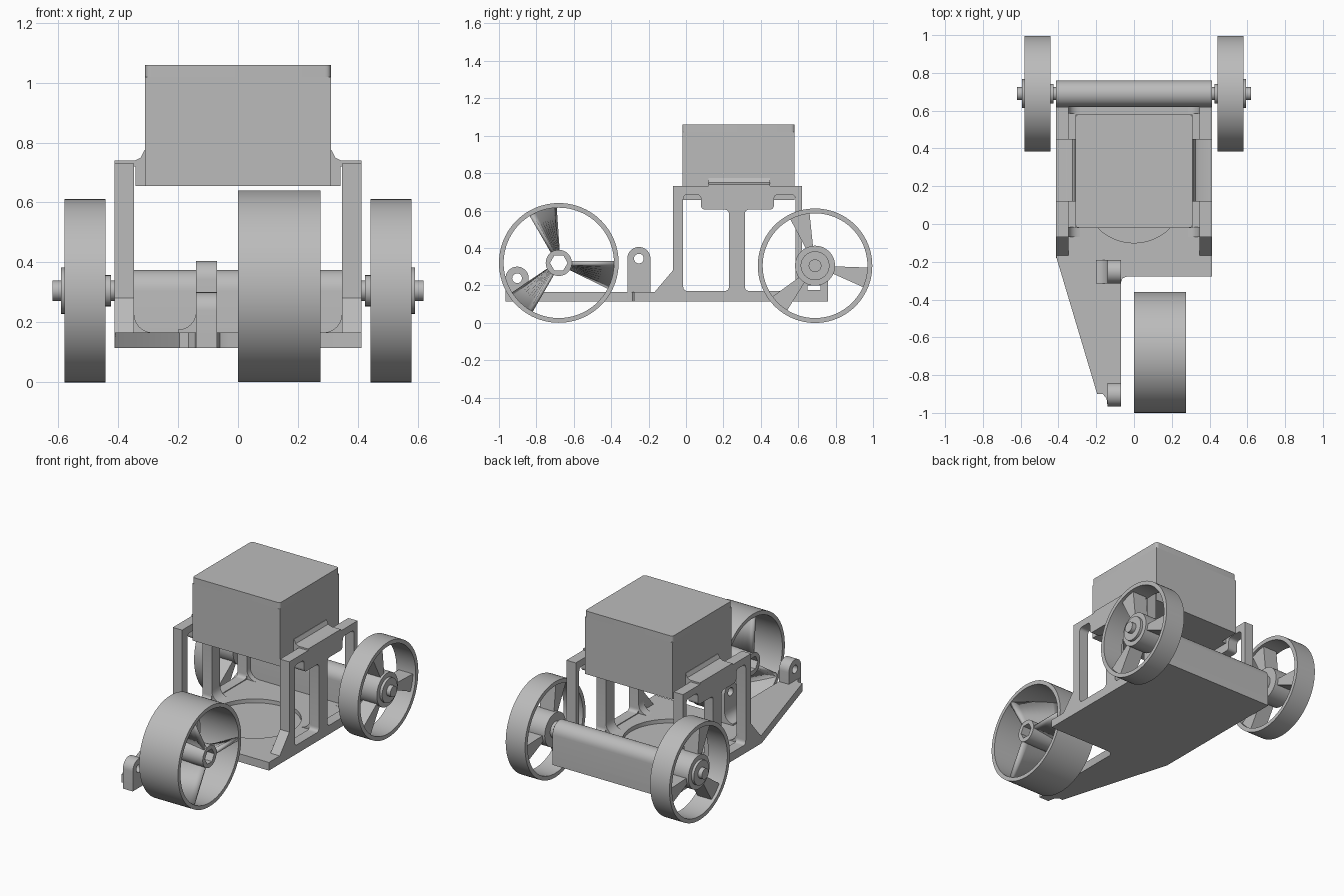
import bpy, bmesh
from math import sin, cos, pi, radians
from mathutils import Matrix, Vector

if "Cube" in bpy.data.objects:
    bpy.data.objects.remove(bpy.data.objects["Cube"])

grey = bpy.data.materials.new("plain grey")
grey.use_nodes = True
GREY = (0.5, 0.5, 0.5, 1)
grey.diffuse_color = GREY
grey.node_tree.nodes["Principled BSDF"].inputs["Base Color"].default_value = GREY

# extrusion frames: profile axes (u, v) and extrusion direction
FRAMES = {"X": ((0, 1, 0), (0, 0, 1), (1, 0, 0)),
          "Y": ((1, 0, 0), (0, 0, 1), (0, -1, 0)),
          "Z": ((1, 0, 0), (0, 1, 0), (0, 0, 1))}


def finish(ob):
    ob.data.materials.clear()
    ob.data.materials.append(grey)
    bpy.ops.object.select_all(action="DESELECT")
    ob.select_set(True)
    bpy.context.view_layer.objects.active = ob
    bpy.ops.object.shade_smooth_by_angle(angle=radians(30))


def prism(name, loops, axis, lo, hi):
    """Extrude an outline (first loop) with holes (other loops) along an axis."""
    cu = bpy.data.curves.new(name, "CURVE")
    cu.dimensions = "2D"
    cu.fill_mode = "BOTH"
    cu.extrude = (hi - lo) / 2
    for loop in loops:
        sp = cu.splines.new("POLY")
        sp.points.add(len(loop) - 1)
        for p, (u, v) in zip(sp.points, loop):
            p.co = (u, v, 0, 1)
        sp.use_cyclic_u = True
    tmp = bpy.data.objects.new(name + "_tmp", cu)
    bpy.context.collection.objects.link(tmp)
    bpy.context.view_layer.update()
    dg = bpy.context.evaluated_depsgraph_get()
    me = bpy.data.meshes.new_from_object(tmp.evaluated_get(dg))
    bpy.data.objects.remove(tmp)
    frame = Matrix(FRAMES[axis]).transposed()
    me.transform(Matrix.Translation(frame.col[2] * (lo + hi) / 2 if axis != "Y"
                                    else Vector((0, (lo + hi) / 2, 0))) @ frame.to_4x4())
    bm = bmesh.new()
    bm.from_mesh(me)
    bmesh.ops.remove_doubles(bm, verts=bm.verts, dist=1e-5)
    bmesh.ops.recalc_face_normals(bm, faces=bm.faces)
    bm.to_mesh(me)
    bm.free()
    ob = bpy.data.objects.new(name, me)
    bpy.context.collection.objects.link(ob)
    finish(ob)
    return ob


def arc(c, r, a, b, n):
    return [(c[0] + r * cos(radians(a + (b - a) * i / n)),
             c[1] + r * sin(radians(a + (b - a) * i / n))) for i in range(n + 1)]


def ring(c, r, n=64):
    return arc(c, r, 0, 360, n)[:-1]


def rect(a, b, c, d):
    return [(a, c), (b, c), (b, d), (a, d)]


def rounded(pts, r):
    """Round every corner of a polygon."""
    out = []
    for i, p in enumerate(pts):
        p = Vector(p)
        a = p + (Vector(pts[i - 1]) - p).normalized() * r
        b = p + (Vector(pts[(i + 1) % len(pts)]) - p).normalized() * r
        for k in range(6):
            t = k / 5
            out.append(tuple(a * (1 - t) ** 2 + p * 2 * t * (1 - t) + b * t * t))
    return out


def span(side, a, b):
    return (a, b) if side > 0 else (-b, -a)


SIDES = ((1, "left"), (-1, "right"))

# base plate with the tapering arm and a round recess
base = [(-.41, .76), (-.41, -.18), (-.195, -.9), (-.165, -.9), (-.145, -.925),
        (-.14, -.965), (-.07, -.965), (-.07, -.31), (-.06, -.287), (-.035, -.277),
        (.413, -.277), (.413, .76)]
prism("base_floor", [base], "Z", .113, .14)
prism("base_top", [base, ring((0, .17), .27)], "Z", .14, .165)

# side frames with windows, feet and clips that hold the box
wall = [(-.18, .15), (.62, .15), (.62, .73), (-.07, .73), (-.07, .28)]
window_a = rounded([(-.015, .17), (.23, .17), (.23, .605), (.08, .605), (.08, .685), (-.015, .685)], .025)
window_b = rounded([(.315, .17), (.585, .17), (.585, .685), (.47, .685), (.47, .605), (.315, .605)], .025)
clip = [(.30, .655), (.342, .655), (.342, .72), (.413, .72), (.413, .74),
        (.345, .74), (.325, .75), (.313, .775), (.30, .775)]
for s, side in SIDES:
    prism(side + "_frame", [wall, window_a, window_b], "X", *span(s, .347, .413))
    prism(side + "_clip", [[(s * x, z) for x, z in clip]], "Y", .12, .45)
    foot = [(.36, .155), (.285, .155)] + arc((.285, .227), .062, -90, 0, 6) + [(.36, .227)]
    for i, (y0, y1) in enumerate(((-.07, -.015), (.23, .315), (.585, .62))):
        prism(f"{side}_foot_{i}", [[(s * x, z) for x, z in foot]], "Y", y0, y1)

# box on top
prism("box_body", [rect(-.31, .31, -.02, .58)], "Z", .655, 1.02)
prism("box_lid", [rounded(rect(-.31, .31, -.02, .58), .02)], "Z", 1.02, 1.06)

# rear axle housing and axle
AX = (.69, .305)
housing = [(.76, .113), (.76, .305)] + arc(AX, .07, 0, 180, 16) + [(.62, .113)]
prism("axle_housing", [housing, rect(.65, .72, .175, .2)], "X", -.413, .413)
prism("rear_axle", [ring(AX, .034, 32)], "X", -.62, .62)

# rear wheels
for s, side in SIDES:
    n = side + "_rear_"
    prism(n + "rim", [ring(AX, .306, 96), ring(AX, .28, 96)], "X", *span(s, .443, .58))
    prism(n + "hub", [ring(AX, .107, 48)], "X", *span(s, .443, .575))
    prism(n + "cap", [ring(AX, .077, 48)], "X", *span(s, .57, .592))
    prism(n + "collar", [ring(AX, .052, 32)], "X", *span(s, .425, .45))
    for k in range(3):
        a = 120 * k - 24
        sector = arc(AX, .29, a, a + 22, 8) + arc(AX, .09, a + 22, a, 4)
        prism(f"{n}spoke_{k}", [sector], "X", *span(s, .46, .56))

# front wheel with a hexagonal bore and slanted blades
FW = (-.68, .32)
prism("front_rim", [ring(FW, .32, 96), ring(FW, .295, 96)], "X", 0, .275)
prism("front_hub", [ring(FW, .07, 48), ring(FW, .047, 6)], "X", 0, .275)
for k in range(3):
    bm = bmesh.new()
    rows = []
    for i in range(9):
        t = i / 8
        a = radians(120 * k - 26 * (1 - t))
        rows.append([bm.verts.new((.005 + .265 * t, FW[0] + r * cos(a), FW[1] + r * sin(a)))
                     for r in (.06, .305)])
    for p, q in zip(rows, rows[1:]):
        bm.faces.new((p[0], p[1], q[1], q[0]))
    me = bpy.data.meshes.new(f"front_blade_{k}")
    bm.to_mesh(me)
    bm.free()
    blade = bpy.data.objects.new(f"front_blade_{k}", me)
    bpy.context.collection.objects.link(blade)
    mod = blade.modifiers.new("thickness", "SOLIDIFY")
    mod.thickness = .02
    mod.offset = 0
    finish(blade)

# arm lugs that carry pins
for name, y, z, r in (("middle_lug", -.252, .343, .062), ("front_lug", -.903, .238, .062)):
    outline = [(y + r, .12)] + arc((y, z), r, 0, 180, 20) + [(y - r, .12)]
    prism(name, [outline, ring((y, z), .026, 24)], "X", -.14, -.07)
flare = [(-.135, .155), (-.135, .26)] + arc((-.2, .235), .06, 0, -90, 6) + [(-.2, .155)]
prism("middle_lug_flare", [flare], "Y", -.314, -.19)
